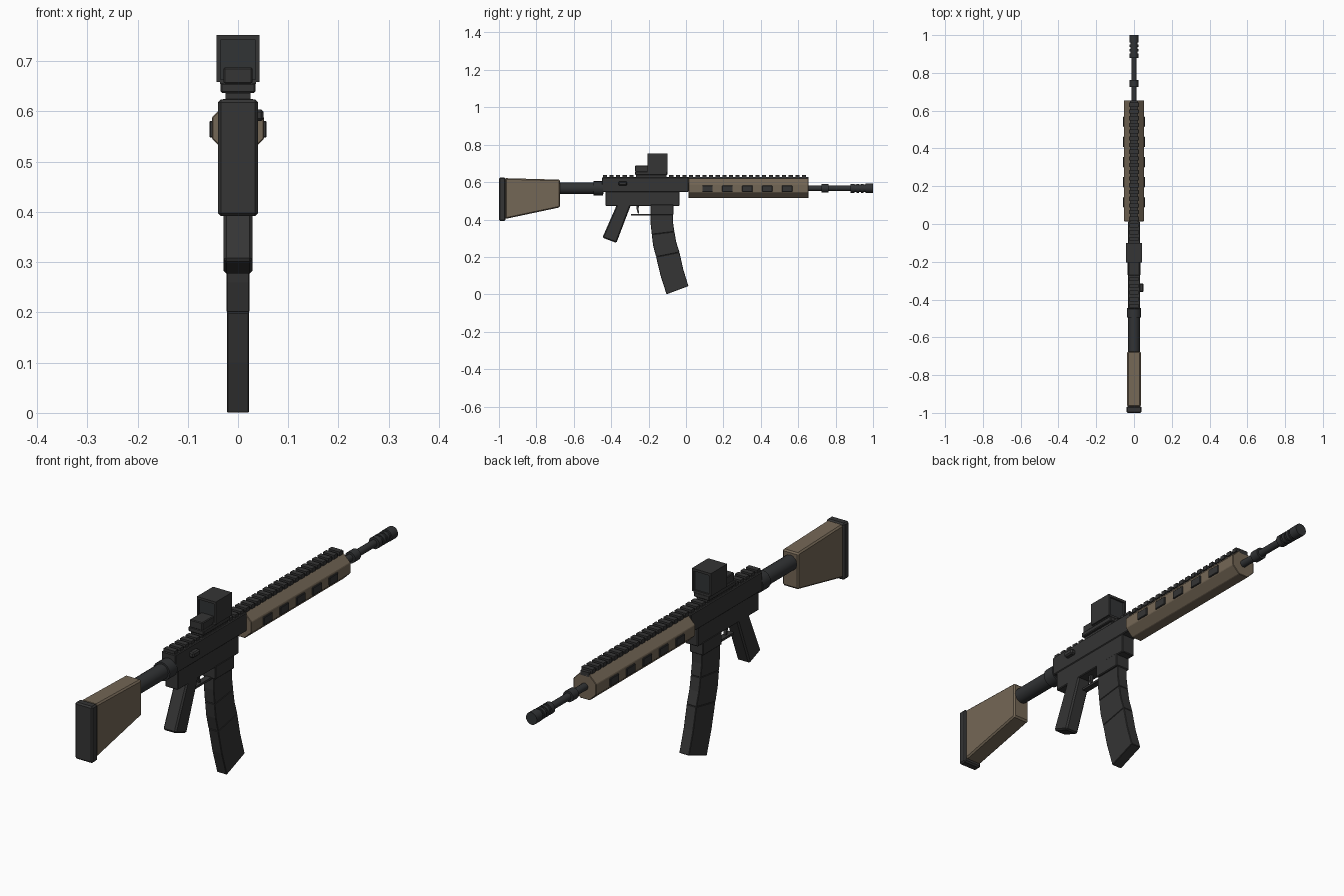
import bpy, bmesh, math
from mathutils import Matrix, Vector

cube = bpy.data.objects.get("Cube")
if cube:
    bpy.data.objects.remove(cube, do_unlink=True)


def material(name, rgb):
    m = bpy.data.materials.new(name)
    m.use_nodes = True
    m.diffuse_color = (*rgb, 1)
    bsdf = next(n for n in m.node_tree.nodes if n.type == 'BSDF_PRINCIPLED')
    bsdf.inputs["Base Color"].default_value = (*rgb, 1)
    return m


BLACK = material("matte black", (0.035, 0.035, 0.035))
STEEL = material("dark steel", (0.031, 0.033, 0.035))
TAN = material("tan polymer", (0.175, 0.135, 0.092))
AXIS = 0.567  # height of the bore line


def finish(name, bm, mat, bevel=0.0, smooth=False):
    bmesh.ops.recalc_face_normals(bm, faces=bm.faces)
    me = bpy.data.meshes.new(name)
    bm.to_mesh(me)
    bm.free()
    me.materials.append(mat)
    ob = bpy.data.objects.new(name, me)
    bpy.context.collection.objects.link(ob)
    if bevel:
        mod = ob.modifiers.new("edge_bevel", 'BEVEL')
        mod.width = bevel
        mod.segments = 1
        mod.limit_method = 'ANGLE'
    if smooth:
        bpy.ops.object.select_all(action='DESELECT')
        ob.select_set(True)
        bpy.context.view_layer.objects.active = ob
        bpy.ops.object.shade_smooth_by_angle(angle=math.radians(40))
    return ob


def add_box(bm, x, y, z):
    """Box from ranges (low, high) on each axis."""
    size = [b - a for a, b in (x, y, z)]
    mid = [(a + b) / 2 for a, b in (x, y, z)]
    m = Matrix.Translation(mid) @ Matrix.Diagonal((*size, 1))
    bmesh.ops.create_cube(bm, size=1, matrix=m)


def box(name, w, y, z, mat=BLACK, bevel=0.003):
    bm = bmesh.new()
    add_box(bm, (-w, w), y, z)
    return finish(name, bm, mat, bevel)


def add_prism(bm, pts, w):
    """Side profile of (y, z) points, extruded across x."""
    face = bm.faces.new([bm.verts.new((-w, y, z)) for y, z in pts])
    ext = bmesh.ops.extrude_face_region(bm, geom=[face])["geom"]
    verts = [v for v in ext if isinstance(v, bmesh.types.BMVert)]
    bmesh.ops.translate(bm, verts=verts, vec=(2 * w, 0, 0))


def prism(name, pts, w, mat=BLACK, bevel=0.003):
    bm = bmesh.new()
    add_prism(bm, pts, w)
    return finish(name, bm, mat, bevel)


def add_tube(bm, r, y0, y1, sides=16, z=AXIS, turn=0.0):
    m = (Matrix.Translation((0, (y0 + y1) / 2, z))
         @ Matrix.Rotation(math.pi / 2, 4, 'X') @ Matrix.Rotation(turn, 4, 'Z'))
    bmesh.ops.create_cone(bm, cap_ends=True, segments=sides, radius1=r,
                          radius2=r, depth=y1 - y0, matrix=m)


def tube(name, parts, mat=STEEL):
    bm = bmesh.new()
    for r, y0, y1 in parts:
        add_tube(bm, r, y0, y1)
    return finish(name, bm, mat, smooth=True)


# Stock, pad and buffer tube
box("butt_pad", 0.04, (-1.0, -0.965), (0.392, 0.624), bevel=0.006)
prism("stock", [(-0.967, 0.403), (-0.674, 0.465), (-0.674, 0.613), (-0.967, 0.621)],
      0.036, TAN, 0.006)
tube("buffer_tube", [(0.031, -0.69, -0.44), (0.038, -0.495, -0.445)])

# Receiver
box("upper_receiver", 0.032, (-0.45, 0.013), (0.548, 0.625))
box("lower_receiver", 0.029, (-0.43, -0.035), (0.473, 0.552))
box("magazine_well", 0.031, (-0.19, -0.067), (0.425, 0.48))

# Side knob
bm = bmesh.new()
add_box(bm, (0.028, 0.051), (-0.36, -0.315), (0.581, 0.604))
finish("side_knob", bm, BLACK, 0.005)

# Grip, trigger and guard
prism("pistol_grip", [(-0.365, 0.49), (-0.29, 0.49), (-0.372, 0.275), (-0.447, 0.303)],
      0.029, BLACK, 0.006)
box("trigger_guard", 0.012, (-0.295, -0.185), (0.421, 0.43), bevel=0)
prism("trigger", [(-0.266, 0.48), (-0.25, 0.48), (-0.254, 0.455), (-0.25, 0.432),
                  (-0.257, 0.432), (-0.264, 0.455)], 0.006, BLACK, 0)

# Curved magazine in three overlapping segments
rows = [((-0.188, 0.44), (-0.07, 0.44)), ((-0.183, 0.32), (-0.062, 0.335)),
        ((-0.16, 0.2), (-0.035, 0.225)), ((-0.104, 0.0), (0.013, 0.044))]
bm = bmesh.new()
for i, ((back0, front0), (back1, front1)) in enumerate(zip(rows, rows[1:])):
    mids = []
    for p, q in ((back0, back1), (front0, front1)):
        mids.append(((p[0] + q[0]) / 2 - 0.004, (p[1] + q[1]) / 2))
    add_prism(bm, [back0, front0, mids[1], front1, back1, mids[0]], 0.023 - 0.0004 * i)
finish("magazine", bm, BLACK, 0.002)

# Octagonal handguard with side vents
bm = bmesh.new()
add_tube(bm, 0.056, 0.013, 0.655, sides=8, turn=math.pi / 8)
finish("handguard", bm, TAN, 0.002)
bm = bmesh.new()
for i in range(5):
    y = 0.115 + 0.1065 * i
    for s in (-1, 1):
        add_box(bm, sorted((s * 0.045, s * 0.057)), (y - 0.028, y + 0.028), (0.548, 0.581))
finish("handguard_vents", bm, BLACK, 0.002)

# Toothed top rail
bm = bmesh.new()
add_box(bm, (-0.02, 0.02), (-0.445, 0.655), (0.61, 0.628))
pitch, count = 0.0355, 31
for i in range(count):
    y = -0.445 + pitch * i
    add_box(bm, (-0.025, 0.025), (y, y + 0.022), (0.62, 0.637))
finish("top_rail", bm, BLACK)

# Barrel, gas block and muzzle brake
tube("barrel", [(0.0145, 0.64, 0.9)])
tube("gas_block", [(0.023, 0.725, 0.763)])
tube("muzzle_brake", [(0.019, 0.88, 0.96), (0.024, 0.88, 0.902), (0.024, 0.912, 0.926),
                      (0.024, 0.936, 0.95), (0.025, 0.96, 1.0)])

# Optic: mount, emitter housing, hood and pane
box("sight_mount", 0.035, (-0.272, -0.1), (0.637, 0.657))
box("sight_clamp", 0.024, (-0.255, -0.115), (0.622, 0.64))
box("sight_emitter", 0.029, (-0.272, -0.195), (0.655, 0.688))
bm = bmesh.new()
hood_y = (-0.205, -0.1)
for s in (-1, 1):
    add_box(bm, sorted((s * 0.035, s * 0.043)), hood_y, (0.659, 0.75))
add_box(bm, (-0.043, 0.043), hood_y, (0.742, 0.752))
add_box(bm, (-0.036, 0.036), hood_y, (0.655, 0.664))
finish("sight_hood", bm, BLACK)
box("sight_pane", 0.036, (-0.198, -0.107), (0.66, 0.744), STEEL, 0)
